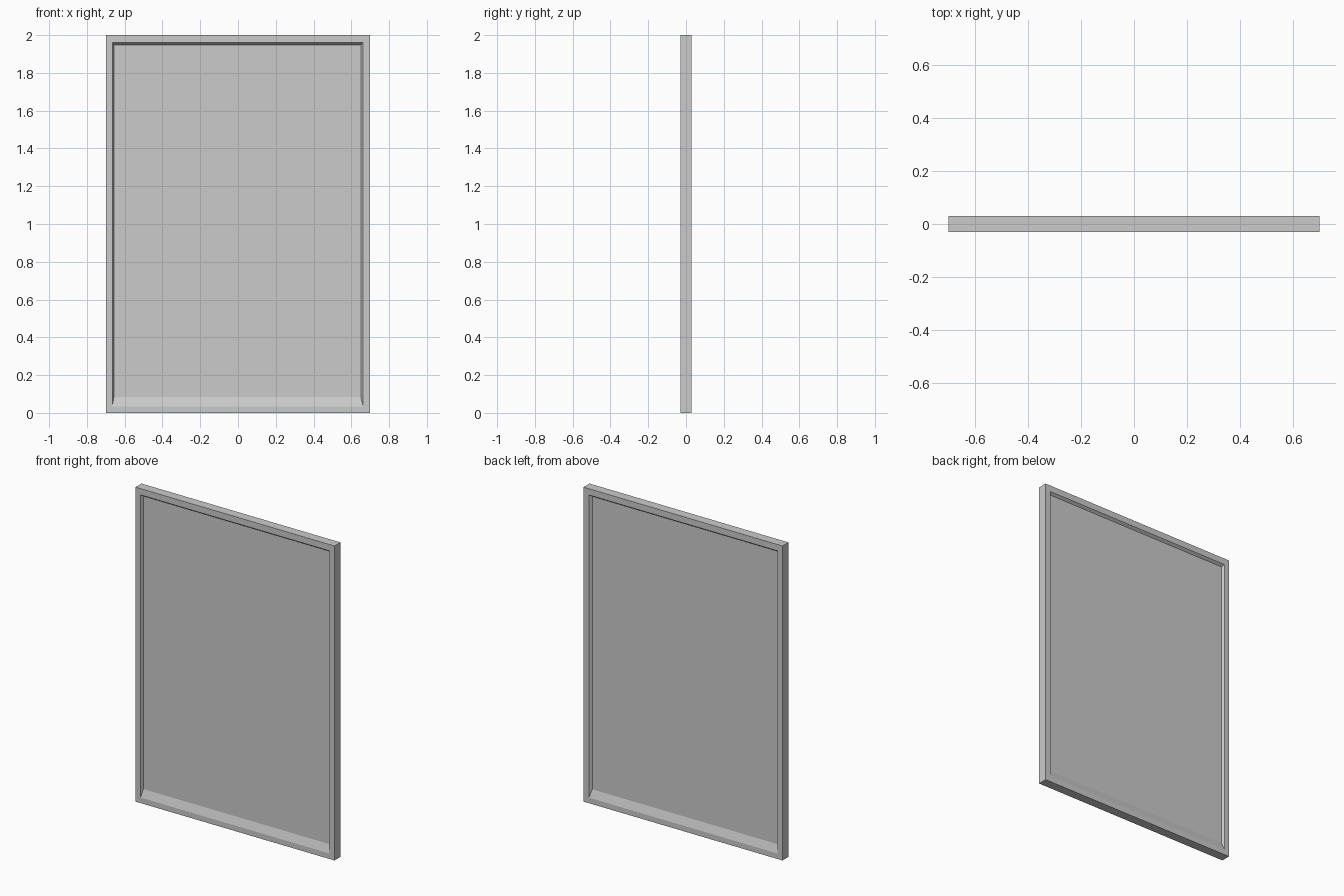
import bpy

if "Cube" in bpy.data.objects:
    bpy.data.objects.remove(bpy.data.objects["Cube"])

W, H, D = 0.70, 2.0, 0.03      # half width, height, half depth
RECESS = 0.017                 # how far the panel sits behind the frame


def make_object(name, verts, faces):
    mesh = bpy.data.meshes.new(name)
    mesh.from_pydata(verts, [], faces)
    mesh.update()
    obj = bpy.data.objects.new(name, mesh)
    bpy.context.collection.objects.link(obj)
    return obj


def rect(left, right, bottom, top, y):
    return [(left, y, bottom), (right, y, bottom), (right, y, top), (left, y, top)]


# Closed frame section: outer rim, face, sloped inner reveal, mirrored to the back
inner_y = D - RECESS
rings = [
    rect(-W, W, 0, H, -D),
    rect(-0.665, 0.662, 0.035, 1.96, -D),
    rect(-0.657, 0.65, 0.085, 1.948, -inner_y),
    rect(-0.657, 0.65, 0.085, 1.948, inner_y),
    rect(-0.665, 0.662, 0.035, 1.96, D),
    rect(-W, W, 0, H, D),
]
verts = [v for ring in rings for v in ring]
n = len(rings)
faces = []
for r in range(n):
    if r == 2:                 # hidden joint, closed by the panel
        continue
    a, b = r * 4, (r + 1) % n * 4
    for i in range(4):
        j = (i + 1) % 4
        faces.append((a + i, a + j, b + j, b + i))
make_object("frame", verts, faces)

# Recessed panel, front and back face
verts = rings[2] + rings[3]
make_object("panel", verts, [(0, 1, 2, 3), (7, 6, 5, 4)])
